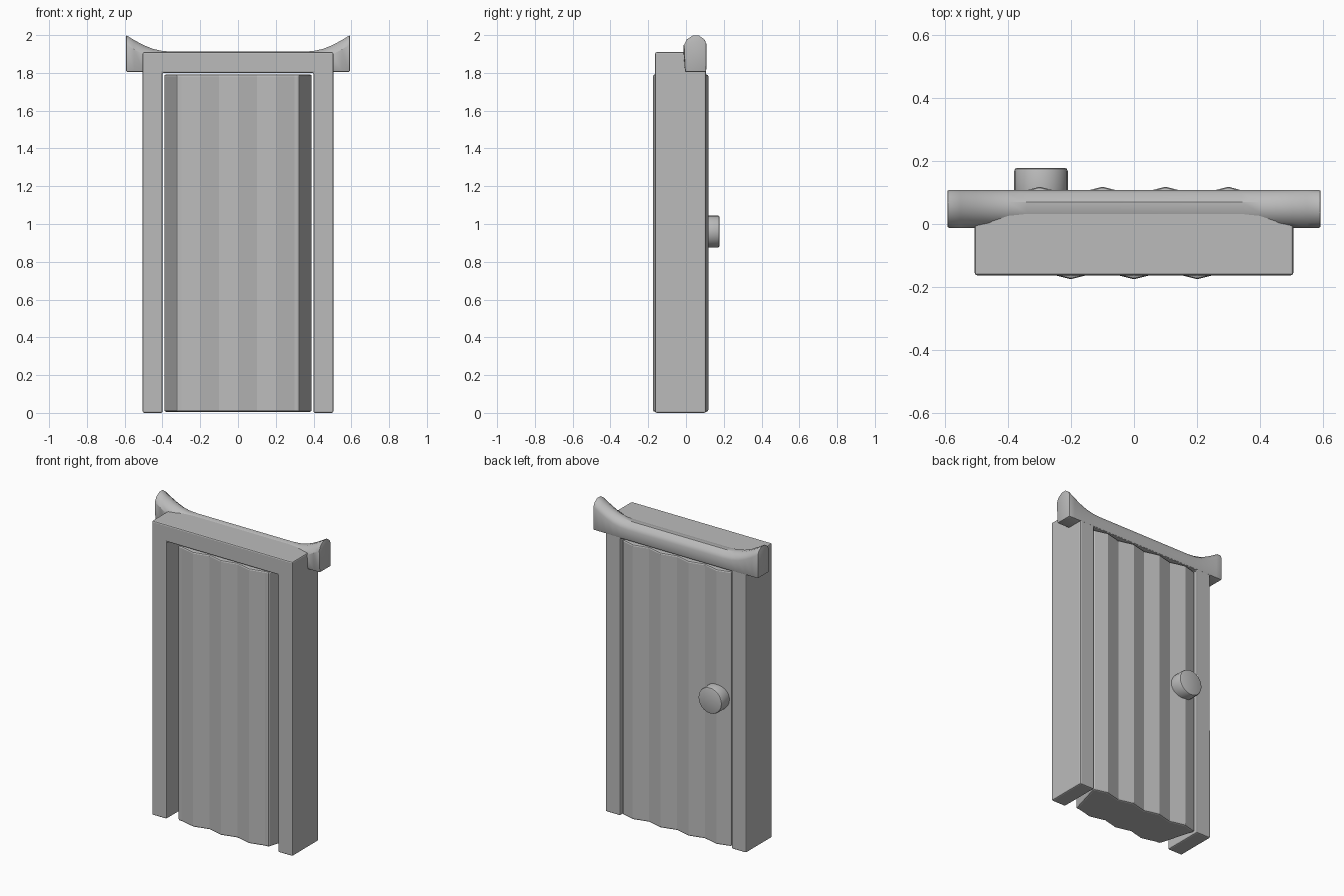
import bpy, bmesh, math
from mathutils import Vector

cube = bpy.data.objects.get("Cube")
if cube:
    bpy.data.objects.remove(cube)

GREY = (0.5, 0.5, 0.5, 1)
mat = bpy.data.materials.new("plain grey")
mat.use_nodes = True
mat.diffuse_color = GREY
mat.node_tree.nodes["Principled BSDF"].inputs["Base Color"].default_value = GREY


def loft(rings):
    """Skin a row of matching closed rings and cap both ends."""
    bm = bmesh.new()
    loops = [[bm.verts.new(p) for p in ring] for ring in rings]
    n = len(loops[0])
    for a, b in zip(loops, loops[1:]):
        for i in range(n):
            j = (i + 1) % n
            bm.faces.new((a[i], a[j], b[j], b[i]))
    bm.faces.new(loops[0])
    bm.faces.new(loops[-1])
    bmesh.ops.recalc_face_normals(bm, faces=bm.faces)
    return bm


def soften(bm, width, segments=2, limit=40):
    """Round every edge sharper than the limit."""
    bmesh.ops.recalc_face_normals(bm, faces=bm.faces)
    edges = [e for e in bm.edges if e.calc_face_angle(0) > math.radians(limit)]
    bmesh.ops.bevel(bm, geom=edges, offset=width, segments=segments,
                    profile=0.5, affect='EDGES', clamp_overlap=True)


def finish(name, bm, smooth=None):
    mesh = bpy.data.meshes.new(name)
    bm.to_mesh(mesh)
    bm.free()
    mesh.materials.append(mat)
    ob = bpy.data.objects.new(name, mesh)
    bpy.context.collection.objects.link(ob)
    if smooth:
        bpy.ops.object.select_all(action='DESELECT')
        ob.select_set(True)
        bpy.context.view_layer.objects.active = ob
        bpy.ops.object.shade_smooth_by_angle(angle=math.radians(smooth))


def mirrored(half):
    """Complete an outline from its right half."""
    return half + [(-x, v) for x, v in reversed(half)]


# Door frame: an upside-down U, its top back corner trimmed for the beam
outline = mirrored([(0.4, 1.8), (0.4, 0), (0.505, 0), (0.505, 1.91)])
bm = loft([[(x, y, z) for x, z in outline] for y in (-0.163, 0.105)])
cut = bmesh.ops.bisect_plane(
    bm, geom=bm.verts[:] + bm.edges[:] + bm.faces[:],
    plane_co=Vector((0, 0.055, 1.91)), plane_no=Vector((0, 0.5, 0.5)),
    clear_outer=True)
bmesh.ops.holes_fill(bm, edges=[e for e in bm.edges if e.is_boundary])
soften(bm, 0.008)
finish("door_frame", bm)

# Door panel: corrugated front and back, with sides that slant inwards
FRONT, BACK, WAVE = -0.15, 0.118, 0.025
front = [(k / 10, FRONT - (WAVE if k % 2 == 0 else 0)) for k in range(-3, 4)]
back = [(k / 10, BACK - (WAVE if k % 2 == 0 else 0)) for k in range(3, -4, -1)]
section = ([(-0.325, FRONT)] + front + [(0.325, FRONT), (0.393, BACK - WAVE)]
           + back + [(-0.393, BACK - WAVE)])
bm = loft([[(x, y, z) for x, y in section] for z in (0.006, 1.792)])
soften(bm, 0.01)
finish("door_panel", bm)

# Roof beam: rounded top, sweeping up into a horn at each end
half_path = [(0.34, 1.912), (0.4, 1.916), (0.45, 1.927), (0.5, 1.947),
             (0.55, 1.974), (0.592, 2.0)]
path = [(-x, z) for x, z in reversed(half_path)] + half_path


def beam_ring(x, top):
    return [(x, y, z) for y, z in (
        (-0.005, 1.805), (0.107, 1.805), (0.108, top - 0.042),
        (0.098, top - 0.02), (0.07, top), (0.035, top),
        (0.004, top - 0.02), (-0.012, top - 0.05))]


bm = loft([beam_ring(x, z) for x, z in path])
soften(bm, 0.006, limit=50)
finish("roof_beam", bm, smooth=35)

# Door knob: a short cylinder with a softened rim
STEPS = 24
bm = loft([[(-0.295 + 0.085 * math.cos(a), y, 0.96 + 0.085 * math.sin(a))
            for a in (math.tau * i / STEPS for i in range(STEPS))]
           for y in (0.06, 0.178)])
soften(bm, 0.01)
finish("door_knob", bm, smooth=30)
